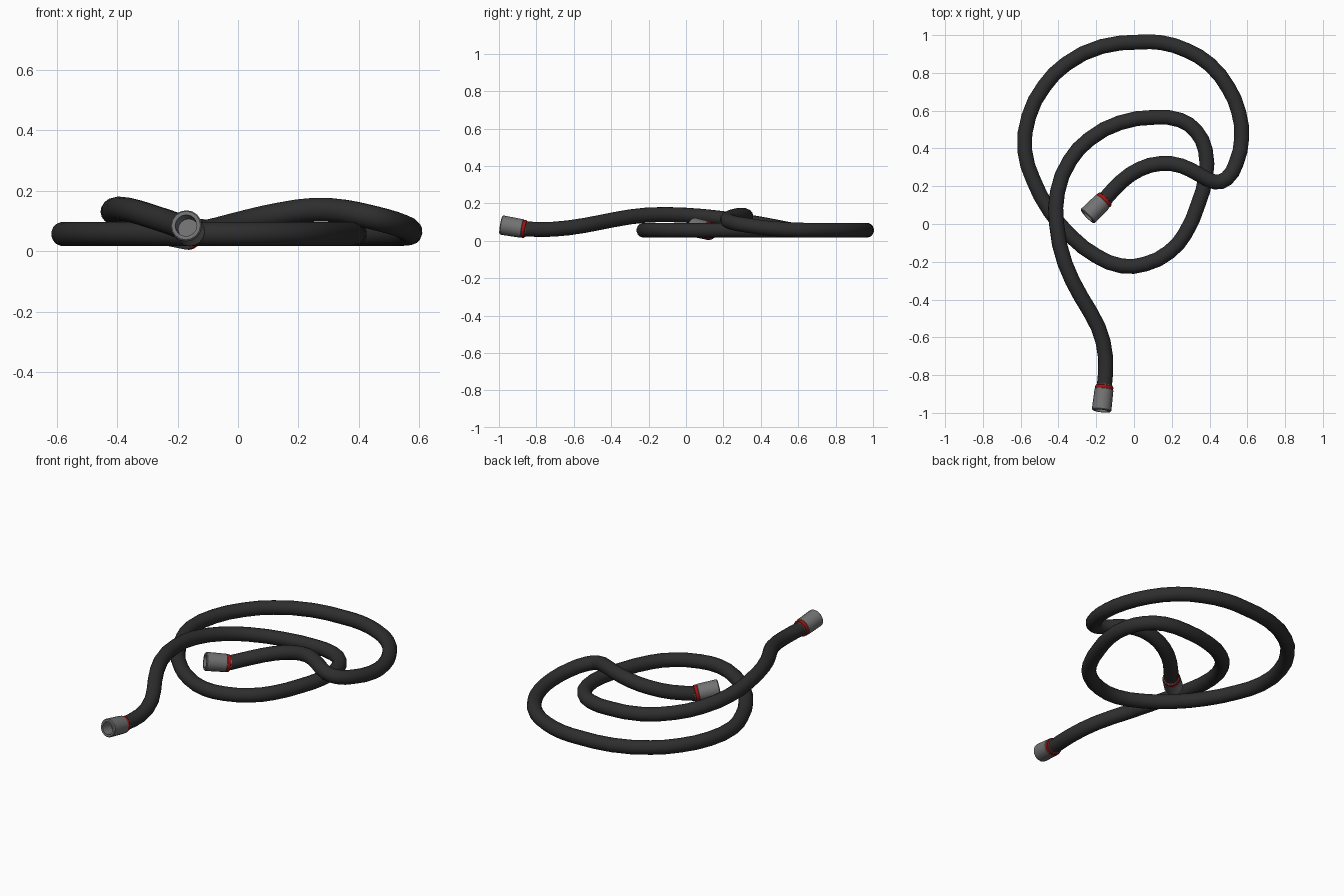
import bpy, math
from mathutils import Vector

if "Cube" in bpy.data.objects:
    bpy.data.objects.remove(bpy.data.objects["Cube"])


def material(name, rgb):
    m = bpy.data.materials.new(name)
    m.diffuse_color = (*rgb, 1)
    m.use_nodes = True
    m.node_tree.nodes["Principled BSDF"].inputs["Base Color"].default_value = m.diffuse_color
    return m


RUBBER = material("black rubber", (0.027, 0.027, 0.027))
METAL = material("grey metal", (0.17, 0.17, 0.17))
RED = material("red band", (0.35, 0.006, 0.006))

# hose centre line, from the front coupling to the inner coupling
PATH = [
    (-.157, -.86, .063), (-.15, -.71, .062), (-.19, -.545, .082), (-.28, -.386, .113),
    (-.365, -.21, .138), (-.41, 0, .137), (-.405, .17, .122), (-.34, .335, .10),
    (-.235, .45, .08), (-.077, .535, .063), (.108, .565, .058), (.245, .55, .057),
    (.33, .49, .057), (.378, .39, .057), (.38, .25, .057), (.34, .106, .057),
    (.27, -.053, .057), (.187, -.148, .057), (.06, -.212, .057), (-.066, -.222, .057),
    (-.198, -.17, .057), (-.33, -.069, .057), (-.446, .069, .057), (-.535, .238, .057),
    (-.578, .386, .057), (-.557, .57, .057), (-.475, .73, .057), (-.36, .847, .057),
    (-.17, .94, .057), (.03, .963, .057), (.145, .96, .057), (.277, .92, .057),
    (.40, .845, .057), (.50, .72, .057), (.555, .59, .058), (.57, .455, .066),
    (.54, .32, .084), (.49, .24, .10), (.43, .222, .115), (.345, .262, .132),
    (.25, .308, .137), (.14, .32, .122), (.03, .29, .098), (-.066, .225, .073),
    (-.155, .13, .052)]

# hose: round bevel along the path, converted to a mesh
curve = bpy.data.curves.new("hose", "CURVE")
curve.dimensions = "3D"
curve.bevel_depth = 0.04
curve.bevel_resolution = 6
curve.resolution_u = 2
curve.use_fill_caps = True
spline = curve.splines.new("BEZIER")
spline.bezier_points.add(len(PATH) - 1)
for bp, p in zip(spline.bezier_points, PATH):
    bp.co = p
    bp.handle_left_type = bp.handle_right_type = "AUTO"
curve.materials.append(RUBBER)
hose = bpy.data.objects.new("hose", curve)
bpy.context.collection.objects.link(hose)
bpy.context.view_layer.objects.active = hose
hose.select_set(True)
bpy.ops.object.convert(target="MESH")
bpy.ops.object.shade_smooth_by_angle(angle=math.radians(40))


def lathe(name, profile, mat, tip, inner, sides=16):
    """Spin (radius, distance) points about the axis from tip to inner."""
    verts, faces = [], []
    for r, z in profile:
        for i in range(sides):
            a = 2 * math.pi * i / sides
            verts.append((r * math.cos(a), r * math.sin(a), z))
    n = len(profile)
    for k in range(n - 1):
        for i in range(sides):
            j = (i + 1) % sides
            faces.append((k * sides + i, k * sides + j, (k + 1) * sides + j, (k + 1) * sides + i))
    faces.append(tuple(reversed(range(sides))))
    faces.append(tuple((n - 1) * sides + i for i in range(sides)))
    me = bpy.data.meshes.new(name)
    me.from_pydata(verts, [], faces)
    me.materials.append(mat)
    ob = bpy.data.objects.new(name, me)
    bpy.context.collection.objects.link(ob)
    ob.location = tip
    ob.rotation_mode = "QUATERNION"
    ob.rotation_quaternion = (Vector(inner) - Vector(tip)).to_track_quat("Z", "Y")
    bpy.ops.object.select_all(action="DESELECT")
    bpy.context.view_layer.objects.active = ob
    ob.select_set(True)
    bpy.ops.object.shade_smooth_by_angle(angle=math.radians(30))


# couplings: bored metal sleeve plus red band at each end
SLEEVE = [(.034, .07), (.036, 0), (.048, 0), (.052, .005), (.05, .115), (.044, .12), (.042, .14)]
BAND = [(.041, .113), (.047, .116), (.049, .125), (.047, .134), (.041, .137)]
for where, tip, inner in (("front", (-.172, -.989, .085), PATH[0]),
                          ("inner", (-.247, .04, .073), PATH[-1])):
    lathe(where + "_coupling", SLEEVE, METAL, tip, inner)
    lathe(where + "_band", BAND, RED, tip, inner)
